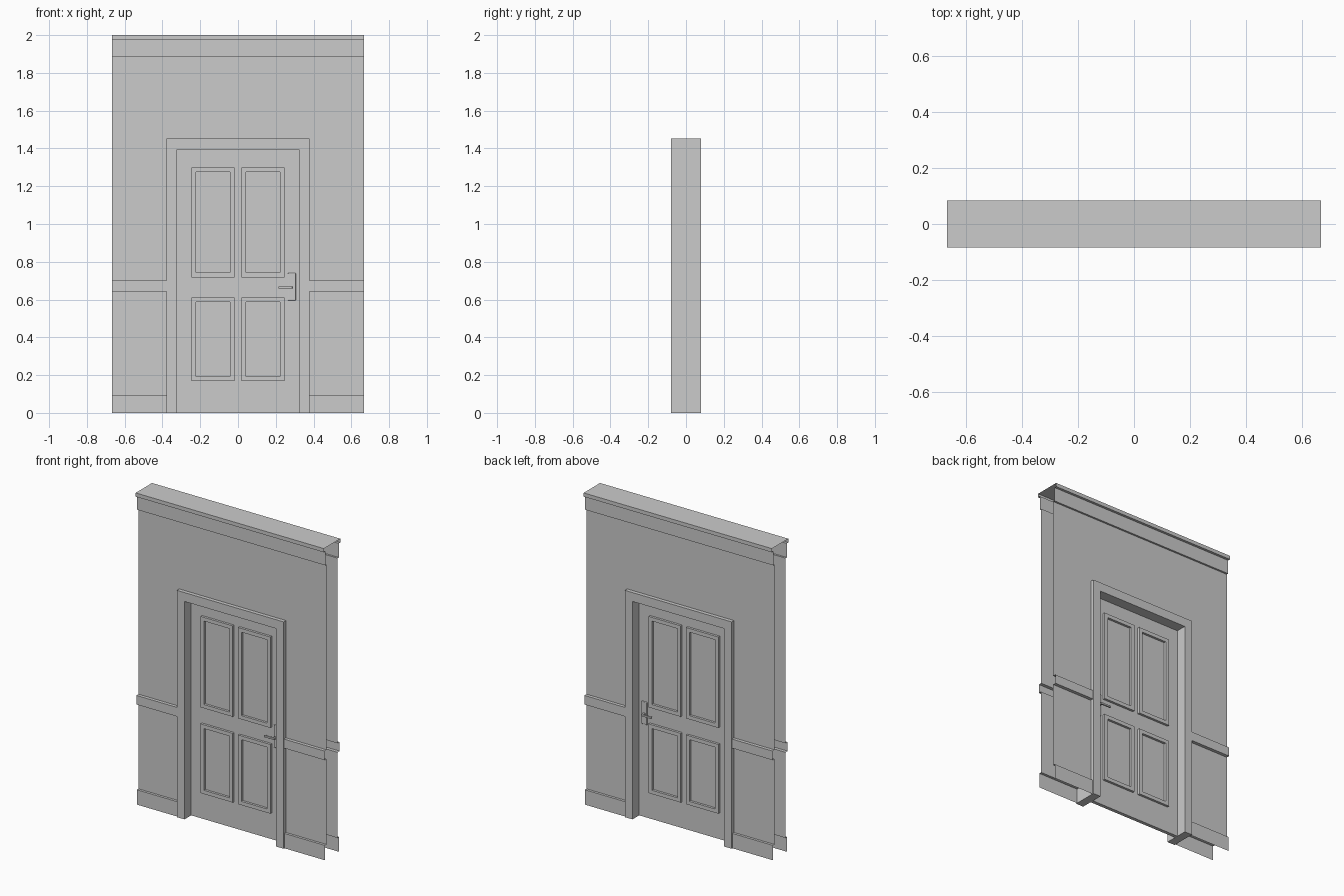
import bpy, bmesh

if "Cube" in bpy.data.objects:
    bpy.data.objects.remove(bpy.data.objects["Cube"])


def finish(name, bm, mirror=(False, False, False)):
    """Turn a bmesh into a flat-shaded object, optionally mirrored about the origin."""
    mesh = bpy.data.meshes.new(name)
    bm.to_mesh(mesh)
    bm.free()
    ob = bpy.data.objects.new(name, mesh)
    bpy.context.collection.objects.link(ob)
    if any(mirror):
        mod = ob.modifiers.new("Mirror", "MIRROR")
        mod.use_axis = mirror
    return ob


def strip(name, profile, x0, x1, mirror):
    """Open sheet: a (y, z) profile swept along x."""
    bm = bmesh.new()
    rows = [[bm.verts.new((x, y, z)) for x in (x0, x1)] for y, z in profile]
    for a, b in zip(rows, rows[1:]):
        bm.faces.new((a[0], b[0], b[1], a[1]))
    return finish(name, bm, mirror)


def box(name, lo, hi, mirror=(False, False, False), bevel=0):
    bm = bmesh.new()
    bmesh.ops.create_cube(bm, size=1)
    for v in bm.verts:
        v.co = [(a + b) / 2 + c * (b - a) for a, b, c in zip(lo, hi, v.co)]
    ob = finish(name, bm, mirror)
    if bevel:
        mod = ob.modifiers.new("Bevel", "BEVEL")
        mod.width, mod.segments = bevel, 3
    return ob


def ring(name, x0, x1, z0, z1, w, y0, y1, mirror):
    """Raised rectangular frame of width w between depths y0 (front) and y1."""
    bm = bmesh.new()

    def loop(d, y):
        return [bm.verts.new((x, y, z)) for x, z in
                ((x0 + d, z0 + d), (x1 - d, z0 + d), (x1 - d, z1 - d), (x0 + d, z1 - d))]

    loops = [loop(0, y1), loop(0, y0), loop(w, y0), loop(w, y1)]
    for a, b in zip(loops, loops[1:]):
        for i in range(4):
            j = (i + 1) % 4
            bm.faces.new((a[i], a[j], b[j], b[i]))
    return finish(name, bm, mirror)


BOTH_FACES = (False, True, False)
ALL_FOUR = (True, True, False)
HALF_W, CASE_X, CASE_Z, CASE_Y = 0.667, 0.378, 1.452, 0.079
JAMB_X, JAMB_Z, DOOR_Y = 0.324, 1.395, 0.011

# Upper wall with stepped cornice and closed top
strip("upper_wall_and_cornice",
      [(0, 2), (-.083, 2), (-.083, 1.976), (-.067, 1.976), (-.067, 1.886),
       (-.055, 1.886), (-.055, CASE_Z)], -HALF_W, HALF_W, BOTH_FACES)

# Side walls with chair rail and skirting
strip("side_wall_and_mouldings",
      [(-.055, CASE_Z), (-.055, .701), (-.076, .701), (-.076, .643),
       (-.055, .643), (-.055, .095), (-.071, .095), (-.071, 0)],
      CASE_X, HALF_W, ALL_FOUR)

# Door casing: one arch-shaped outline given depth
bm = bmesh.new()
outline = [(-CASE_X, 0), (-JAMB_X, 0), (-JAMB_X, JAMB_Z), (JAMB_X, JAMB_Z),
           (JAMB_X, 0), (CASE_X, 0), (CASE_X, CASE_Z), (-CASE_X, CASE_Z)]
face = bm.faces.new([bm.verts.new((x, -CASE_Y, z)) for x, z in outline])
geo = bmesh.ops.extrude_face_region(bm, geom=[face], use_keep_orig=True)["geom"]
for v in geo:
    if isinstance(v, bmesh.types.BMVert):
        v.co.y = CASE_Y
bmesh.ops.recalc_face_normals(bm, faces=bm.faces)
finish("door_casing", bm)

# Door leaf
box("door_leaf", (-JAMB_X, -DOOR_Y, 0), (JAMB_X, DOOR_Y, JAMB_Z))

# Raised panel frames, two heights, mirrored to four per face
for name, z0, z1 in (("upper_panel_frame", .718, 1.3), ("lower_panel_frame", .169, .612)):
    ring(name, .019, .247, z0, z1, .024, -DOOR_Y - .015, -DOOR_Y, ALL_FOUR)

# Handle on both faces: plate, spindle and lever
box("handle_plate", (.264, -DOOR_Y - .007, .595), (.306, -DOOR_Y + .002, .74), BOTH_FACES, .004)
box("handle_spindle", (.276, -.042, .658), (.288, -DOOR_Y, .67), BOTH_FACES, .002)
box("handle_lever", (.214, -.046, .658), (.288, -.036, .67), BOTH_FACES, .002)
